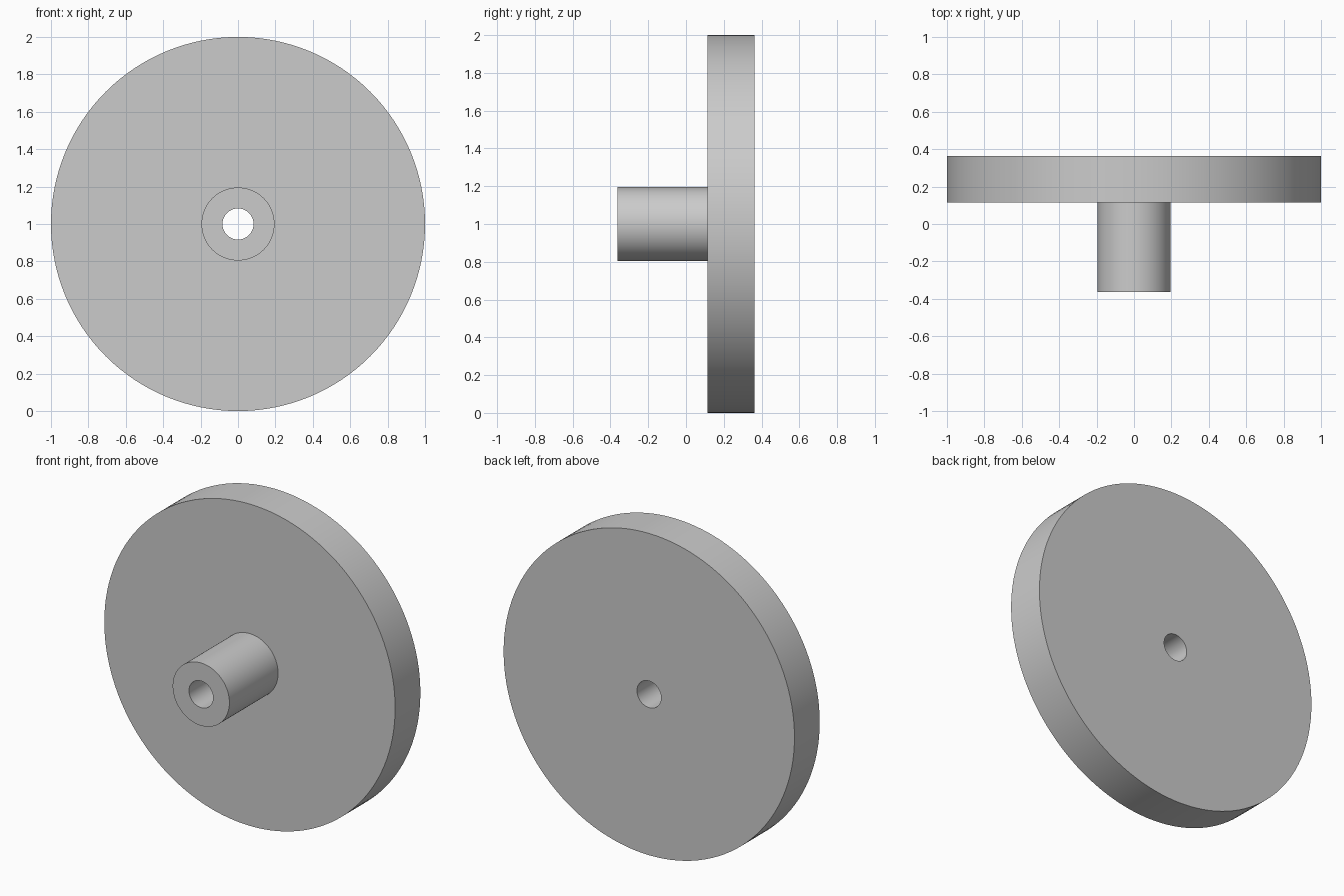
import bpy
import bmesh
import math
from mathutils import Matrix, Vector

cube = bpy.data.objects.get("Cube")
if cube:
    bpy.data.objects.remove(cube, do_unlink=True)

SEGMENTS = 128
BORE, HUB, RIM = 0.083, 0.195, 1.0         # radii
FRONT, STEP, BACK = -0.363, 0.115, 0.363   # positions along y

# Plain grey material
grey = bpy.data.materials.new("plain_grey")
grey.use_nodes = True
colour = (0.6, 0.6, 0.6, 1)
grey.diffuse_color = colour
grey.node_tree.nodes["Principled BSDF"].inputs["Base Color"].default_value = colour


def lathe(name, profile, material):
    """Turn a closed (radius, y) profile around the y axis."""
    bm = bmesh.new()
    rings = []
    for i in range(SEGMENTS):
        turn = Matrix.Rotation(math.tau * i / SEGMENTS, 3, "Y")
        rings.append([bm.verts.new(turn @ Vector((r, y, 0))) for r, y in profile])
    n = len(profile)
    for i in range(SEGMENTS):
        a, b = rings[i - 1], rings[i]
        for j in range(n):
            k = (j + 1) % n
            bm.faces.new((a[j], a[k], b[k], b[j]))
    bmesh.ops.recalc_face_normals(bm, faces=bm.faces)
    mesh = bpy.data.meshes.new(name)
    bm.to_mesh(mesh)
    bm.free()
    mesh.materials.append(material)
    obj = bpy.data.objects.new(name, mesh)
    bpy.context.collection.objects.link(obj)
    return obj


# Disc with a protruding hub, bored right through
wheel = lathe("disc_with_bored_hub", [
    (BORE, FRONT), (HUB, FRONT), (HUB, STEP),
    (RIM, STEP), (RIM, BACK), (BORE, BACK),
], grey)
wheel.location.z = RIM

# Smooth round walls, sharp rims
bpy.ops.object.select_all(action="DESELECT")
wheel.select_set(True)
bpy.context.view_layer.objects.active = wheel
bpy.ops.object.shade_smooth_by_angle(angle=math.radians(30))
